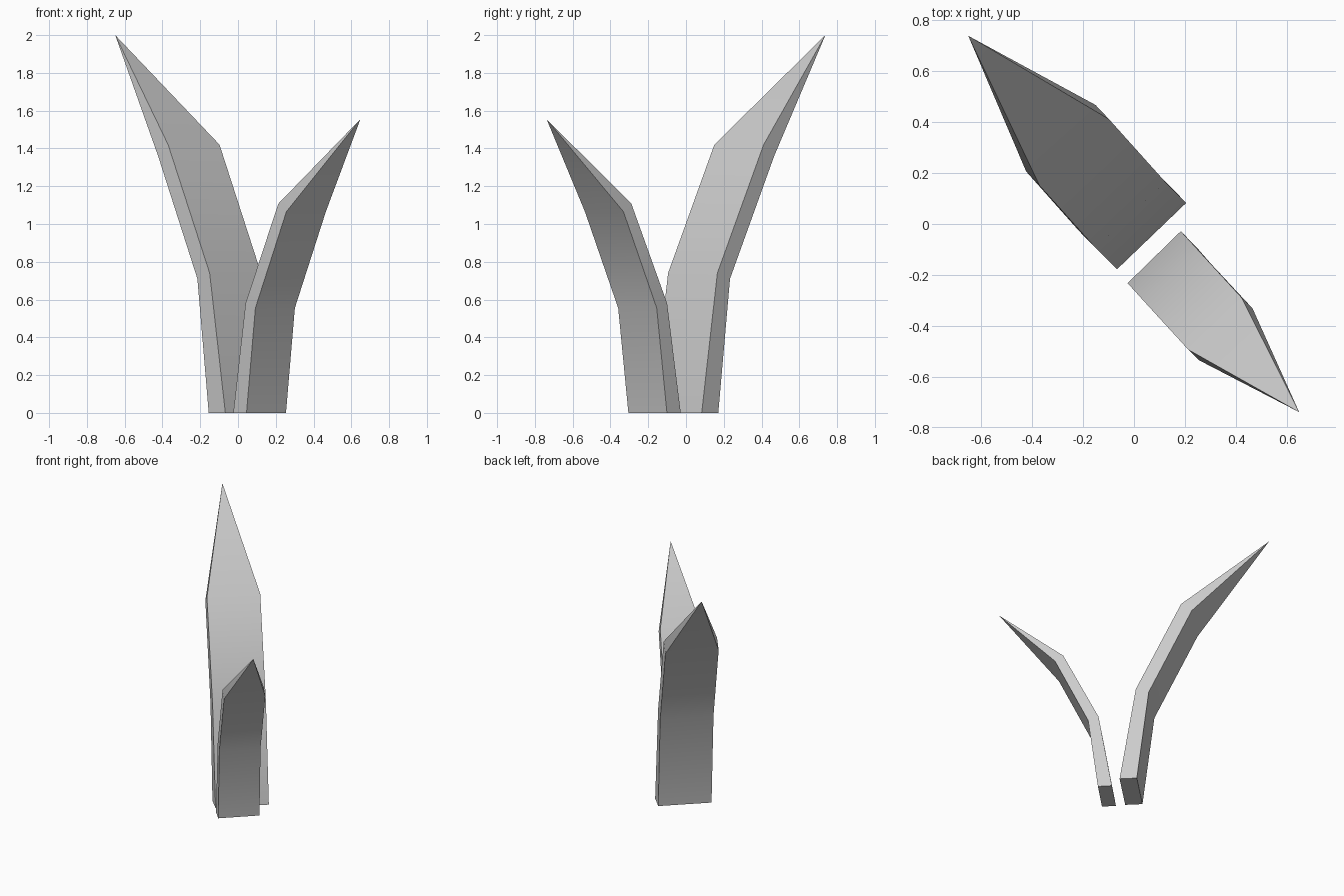
import bpy, bmesh, math
from mathutils import Vector

if "Cube" in bpy.data.objects:
    bpy.data.objects.remove(bpy.data.objects["Cube"])


def leaf(name, inner, outer, width, tip):
    """Pointed blade: inner/outer profiles swept across a constant width, closed at a tip."""
    bm = bmesh.new()
    w = Vector((*width, 0))
    rings = []
    for a, b in zip(inner, outer):
        a, b = Vector(a), Vector(b)
        rings.append([bm.verts.new(p) for p in (a, a + w, b + w, b)])
    end = bm.verts.new(tip)
    bm.faces.new(rings[0])
    for lo, hi in zip(rings, rings[1:]):
        for i in range(4):
            j = (i + 1) % 4
            bm.faces.new((lo[i], lo[j], hi[j], hi[i]))
    for i in range(4):
        bm.faces.new((rings[-1][i], rings[-1][(i + 1) % 4], end))
    bmesh.ops.recalc_face_normals(bm, faces=bm.faces)
    mesh = bpy.data.meshes.new(name)
    bm.to_mesh(mesh)
    bm.free()
    obj = bpy.data.objects.new(name, mesh)
    bpy.context.collection.objects.link(obj)
    # soft along the bends, crisp along the corners
    bpy.ops.object.select_all(action='DESELECT')
    obj.select_set(True)
    bpy.context.view_layer.objects.active = obj
    bpy.ops.object.shade_smooth_by_angle(angle=math.radians(35))
    return obj


# Tall leaf leaning to the back left
leaf("tall_leaf",
     inner=[(-0.067, -0.178, 0), (-0.15, -0.095, 0.74), (-0.37, 0.15, 1.42)],
     outer=[(-0.155, -0.09, 0), (-0.215, -0.028, 0.71), (-0.423, 0.206, 1.36)],
     width=(0.272, 0.261), tip=(-0.65, 0.738, 2.0))

# Short leaf leaning to the front right
leaf("short_leaf",
     inner=[(-0.025, -0.232, 0), (0.04, -0.304, 0.58), (0.213, -0.493, 1.107)],
     outer=[(0.045, -0.305, 0), (0.092, -0.359, 0.555), (0.256, -0.535, 1.065)],
     width=(0.209, 0.204), tip=(0.648, -0.738, 1.555))
